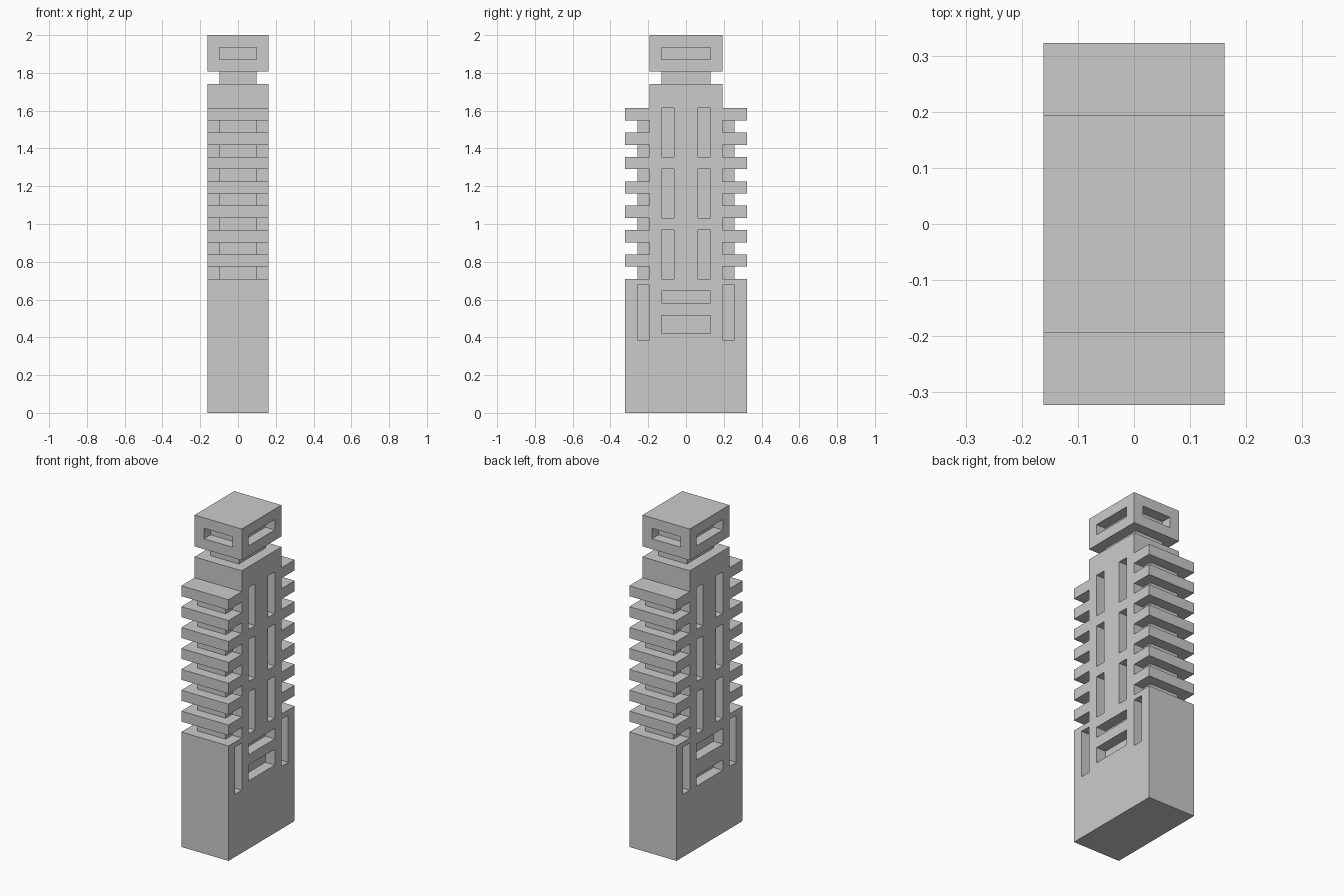
import bpy, bmesh

if "Cube" in bpy.data.objects:
    bpy.data.objects.remove(bpy.data.objects["Cube"])

U = 2 / 31  # the whole tower sits on a 31-step grid


def make_object(name, bm):
    bmesh.ops.recalc_face_normals(bm, faces=bm.faces[:])
    mesh = bpy.data.meshes.new(name)
    bm.to_mesh(mesh)
    bm.free()
    obj = bpy.data.objects.new(name, mesh)
    bpy.context.collection.objects.link(obj)
    return obj


def add_box(bm, x0, x1, y0, y1, z0, z1):
    verts = bmesh.ops.create_cube(bm, size=1)["verts"]
    for v in verts:
        v.co.x = (x1 if v.co.x > 0 else x0) * U
        v.co.y = (y1 if v.co.y > 0 else y0) * U
        v.co.z = (z1 if v.co.z > 0 else z0) * U


def boxes(name, items):
    bm = bmesh.new()
    for item in items:
        add_box(bm, *item)
    return make_object(name, bm)


def carve(obj, cutter):
    cutter.hide_render = True
    cutter.hide_set(True)
    mod = obj.modifiers.new("recesses", "BOOLEAN")
    mod.operation = "DIFFERENCE"
    mod.solver = "EXACT"
    mod.object = cutter


# Tower body: stepped side profile with seven fins, extruded across x
half = [(5, 0), (5, 11), (3, 11)]
for z in range(12, 25, 2):
    half += [(3, z), (5, z), (5, z + 1), (3, z + 1)]
half.append((3, 27))
profile = half + [(-y, z) for y, z in reversed(half)]
bm = bmesh.new()
face = bm.faces.new([bm.verts.new((-2.5 * U, y * U, z * U)) for y, z in profile])
ext = bmesh.ops.extrude_face_region(bm, geom=[face], use_keep_orig=True)
moved = [g for g in ext["geom"] if isinstance(g, bmesh.types.BMVert)]
bmesh.ops.translate(bm, verts=moved, vec=(5 * U, 0, 0))
body = make_object("tower_body", bm)

# Recesses on both broad sides, one step deep
cuts = []
for s in (-1, 1):
    x0, x1 = sorted((s * 1.5, s * 3))
    for t in (-1, 1):
        y0, y1 = sorted((t, t * 2))
        cuts += [(x0, x1, y0, y1, z, z + 4) for z in (11, 16, 21)]
        y0, y1 = sorted((t * 3, t * 4))
        cuts.append((x0, x1, y0, y1, 6, 10.5))
    bands = ((6.5, 8), (9, 10)) if s > 0 else ((6, 7), (8.5, 10))
    cuts += [(x0, x1, -2, 2, a, b) for a, b in bands]
carve(body, boxes("body_recess_cutter", cuts))

# Narrow spines joining the fins at front and back
boxes("fin_spines", [(-1.5, 1.5, *sorted((t * 2.5, t * 4)), 10.75, 24.5)
                     for t in (-1, 1)])

# Neck and head
boxes("neck", [(-1.5, 1.5, -2, 2, 26.75, 28.25)])
head = boxes("head", [(-2.5, 2.5, -3, 3, 28, 31)])
slots = []
for s in (-1, 1):
    slots.append((*sorted((s * 1.5, s * 3)), -2, 2, 29, 30))
    slots.append((-1.5, 1.5, *sorted((s * 2, s * 3.5)), 29, 30))
# Separate cutters so the slots never share corner edges
carve(head, boxes("head_side_slot_cutter", slots[0::2]))
carve(head, boxes("head_front_slot_cutter", slots[1::2]))
